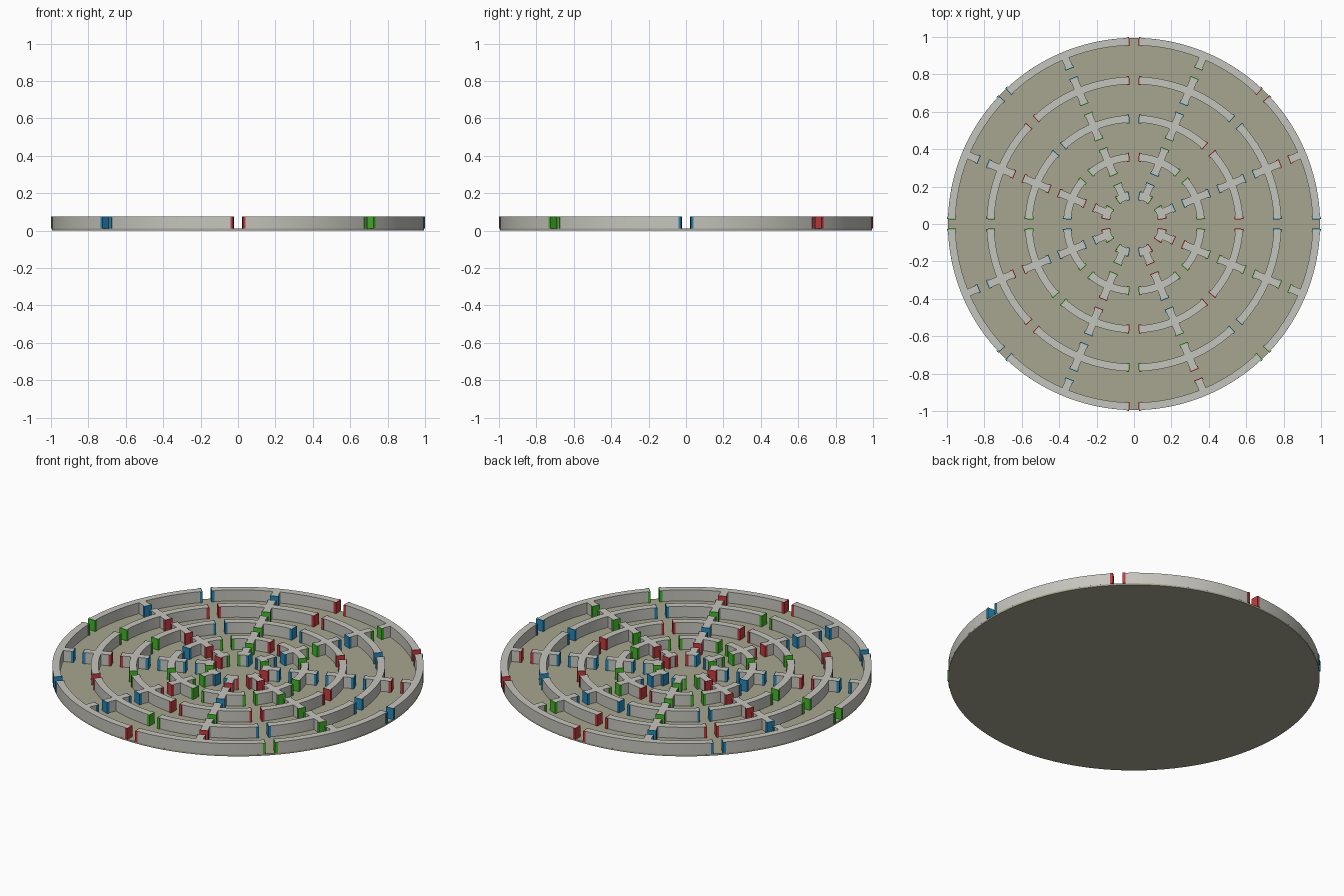
import bpy, bmesh, math
from mathutils import Matrix, Vector

if "Cube" in bpy.data.objects:
    bpy.data.objects.remove(bpy.data.objects["Cube"])

Z0, Z1 = 0.01, 0.075          # wall bottom and top
HALF = 0.02                   # half wall thickness
GAP = 0.025                   # half doorway width
PLATE, LIP, PROUD = 0.005, 0.010, 0.004   # door cap sizes
RINGS = [0.153, 0.358, 0.563, 0.768, 0.975]
SPOKE_GAPS = [0.257, 0.461, 0.666, 0.872]
# door colours: rings by angle 0, 45, ...; spokes by angle 22.5, 67.5, ...
RING_COLOURS = ["rgbgrgbr", "ggrgbggg", "rrbbggrr", "bbrrgrgb", "brrbgbrg"]
SPOKE_COLOURS = ["bbbr", "bgbg", "gggb", "rrrb", "bbrb", "grbb", "rbgr", "rggg"]


def material(name, rgb):
    m = bpy.data.materials.new(name)
    m.diffuse_color = (*rgb, 1)
    m.use_nodes = True
    m.node_tree.nodes["Principled BSDF"].inputs["Base Color"].default_value = m.diffuse_color
    return m


WALL = material("pale grey wall", (0.56, 0.555, 0.51))
FLOOR = material("olive floor", (0.39, 0.375, 0.275))
DOOR = {"r": material("red door", (0.55, 0.045, 0.05)),
        "g": material("green door", (0.06, 0.46, 0.025)),
        "b": material("blue door", (0.02, 0.25, 0.48))}


def finish(bm, name, mat, smooth=False):
    bmesh.ops.recalc_face_normals(bm, faces=bm.faces[:])
    me = bpy.data.meshes.new(name)
    bm.to_mesh(me)
    bm.free()
    me.materials.append(mat)
    ob = bpy.data.objects.new(name, me)
    bpy.context.collection.objects.link(ob)
    if smooth:
        bpy.context.view_layer.objects.active = ob
        ob.select_set(True)
        bpy.ops.object.shade_smooth_by_angle(angle=math.radians(30))
        ob.select_set(False)


def box(bm, frame, x0, x1, y0, y1):
    """Box of wall height in a flat local frame."""
    size = Vector((x1 - x0, y1 - y0, Z1 - Z0))
    mid = Vector(((x0 + x1) / 2, (y0 + y1) / 2, (Z0 + Z1) / 2))
    bmesh.ops.create_cube(bm, size=1, matrix=frame @ Matrix.Translation(mid) @ Matrix.Diagonal((*size, 1)))


def arc(bm, r, a0, a1, n):
    """Curved wall between two angles."""
    rows = []
    for i in range(n + 1):
        a = a0 + (a1 - a0) * i / n
        rows.append([bm.verts.new((q * math.cos(a), q * math.sin(a), z))
                     for q, z in ((r - HALF, Z0), (r + HALF, Z0), (r + HALF, Z1), (r - HALF, Z1))])
    for p, q in zip(rows, rows[1:]):
        for k in range(4):
            bm.faces.new((p[k], p[(k + 1) % 4], q[(k + 1) % 4], q[k]))
    bm.faces.new(rows[0])
    bm.faces.new(rows[-1])


def cap(bm, r, a, direction):
    """U-shaped door cap on a wall end; direction points into the wall."""
    f = Matrix.Translation((r * math.cos(a), r * math.sin(a), 0)) @ Matrix.Rotation(direction, 4, 'Z')
    box(bm, f, 0, PLATE, -HALF - PROUD, HALF + PROUD)
    for s in (-1, 1):
        y = sorted((s * HALF, s * (HALF + PROUD)))
        box(bm, f, PLATE, PLATE + LIP, *y)


# floor disc
bm = bmesh.new()
bmesh.ops.create_cone(bm, cap_ends=True, segments=96, radius1=0.995, radius2=0.995, depth=Z0,
                      matrix=Matrix.Translation((0, 0, Z0 / 2)))
finish(bm, "floor", FLOOR, True)

# ring walls and their doors
for i, r in enumerate(RINGS):
    walls = bmesh.new()
    off = math.asin(GAP / r)
    end = off + PLATE / r
    for k in range(8):
        a = k * math.pi / 4
        arc(walls, r, a + end, a + math.pi / 4 - end, 12)
        door = bmesh.new()
        for s in (-1, 1):
            cap(door, r, a + s * off, a + s * off + s * math.pi / 2)
        finish(door, f"ring_door_{i + 1}_{k + 1}", DOOR[RING_COLOURS[i][k]])
    finish(walls, f"ring_wall_{i + 1}", WALL, True)

# spoke walls and their doors
for k in range(8):
    a = (k + 0.5) * math.pi / 4
    frame = Matrix.Rotation(a, 4, 'Z')
    walls = bmesh.new()
    edge = GAP + PLATE
    starts = [RINGS[0]] + [g + edge for g in SPOKE_GAPS]
    ends = [g - edge for g in SPOKE_GAPS] + [RINGS[-1]]
    for x0, x1 in zip(starts, ends):
        box(walls, frame, x0, x1, -HALF, HALF)
    finish(walls, f"spoke_wall_{k + 1}", WALL)
    for i, g in enumerate(SPOKE_GAPS):
        door = bmesh.new()
        cap(door, g + GAP, a, a)
        cap(door, g - GAP, a, a + math.pi)
        finish(door, f"spoke_door_{k + 1}_{i + 1}", DOOR[SPOKE_COLOURS[k][i]])
